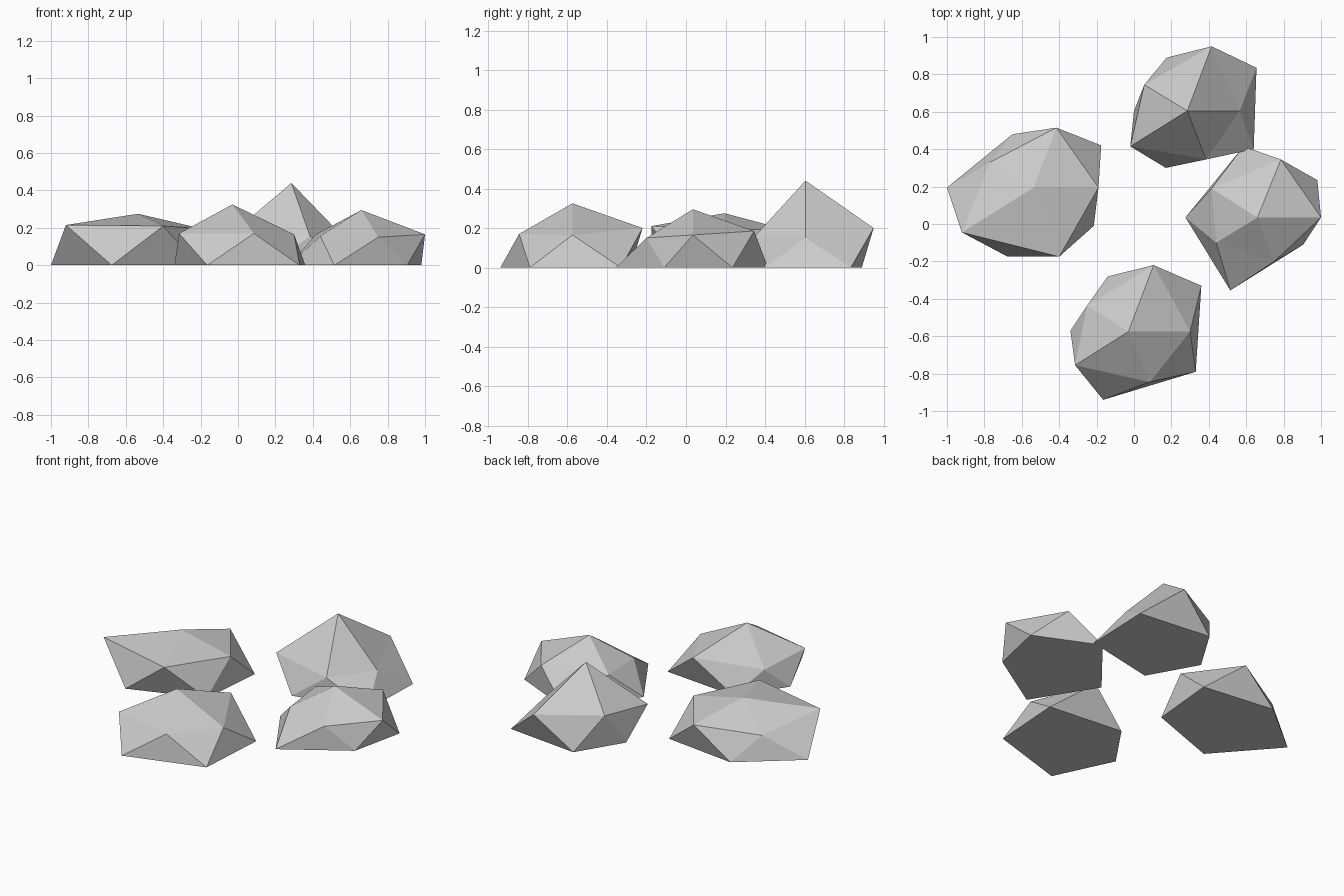
import bpy
import bmesh

default_cube = bpy.data.objects.get("Cube")
if default_cube:
    bpy.data.objects.remove(default_cube, do_unlink=True)


def make_material(name, colour):
    material = bpy.data.materials.new(name)
    material.use_nodes = True
    material.diffuse_color = colour
    shader = material.node_tree.nodes["Principled BSDF"]
    shader.inputs["Base Color"].default_value = colour
    shader.inputs["Roughness"].default_value = 0.9
    return material


stone_grey = make_material("stone grey", (0.6, 0.6, 0.6, 1))


def make_rock(name, peak, shoulder, foot):
    """Half of a chipped icosahedron: a peak, five shoulder points and five
    foot points on the ground, both rings counterclockwise; each shoulder
    point sits between two neighbouring foot points."""
    bm = bmesh.new()
    top = bm.verts.new(peak)
    upper = [bm.verts.new(point) for point in shoulder]
    lower = [bm.verts.new((x, y, 0)) for x, y in foot]
    count = len(upper)
    for i in range(count):
        following = (i + 1) % count
        # Crown facet, then the two facets of the side band
        bm.faces.new((top, upper[i], upper[following]))
        bm.faces.new((upper[i], lower[i], lower[following]))
        bm.faces.new((upper[i], lower[following], upper[following]))
    # Flat underside
    bm.faces.new(list(reversed(lower)))
    bmesh.ops.recalc_face_normals(bm, faces=bm.faces[:])

    mesh = bpy.data.meshes.new(name)
    bm.to_mesh(mesh)
    bm.free()
    mesh.materials.append(stone_grey)
    rock = bpy.data.objects.new(name, mesh)
    bpy.context.scene.collection.objects.link(rock)
    return rock


# Medium rock at the front
make_rock(
    "front_rock",
    peak=(-.03, -.575, .325),
    shoulder=[(.3, -.575, .165), (.105, -.22, .2), (-.25, -.435, .135),
              (-.315, -.755, .17), (.085, -.845, .17)],
    foot=[(.33, -.79), (.36, -.33), (-.14, -.28), (-.34, -.57), (-.165, -.94)],
)

# Tall pointed rock at the back
make_rock(
    "tall_back_rock",
    peak=(.285, .605, .44),
    shoulder=[(.565, .605, .15), (.415, .95, .2), (.055, .745, .21),
              (-.02, .415, .18), (.385, .345, .155)],
    foot=[(.64, .4), (.655, .835), (.175, .89), (0, .605), (.17, .3)],
)

# Small rock on the +x side
make_rock(
    "small_side_rock",
    peak=(.66, .035, .295),
    shoulder=[(1, .035, .165), (.785, .345, .185), (.415, .19, .165),
              (.44, -.1, .155), (.75, -.2, .15)],
    foot=[(.905, -.11), (.98, .235), (.585, .415), (.275, .035), (.515, -.355)],
)

# Wide low rock on the -x side
make_rock(
    "wide_side_rock",
    peak=(-.535, .195, .275),
    shoulder=[(-.19, .195, .195), (-.415, .515, .19), (-.77, .33, .147),
              (-.92, -.045, .215), (-.4, -.175, .21)],
    foot=[(-.215, -.01), (-.175, .42), (-.65, .48), (-1, .195), (-.675, -.175)],
)
